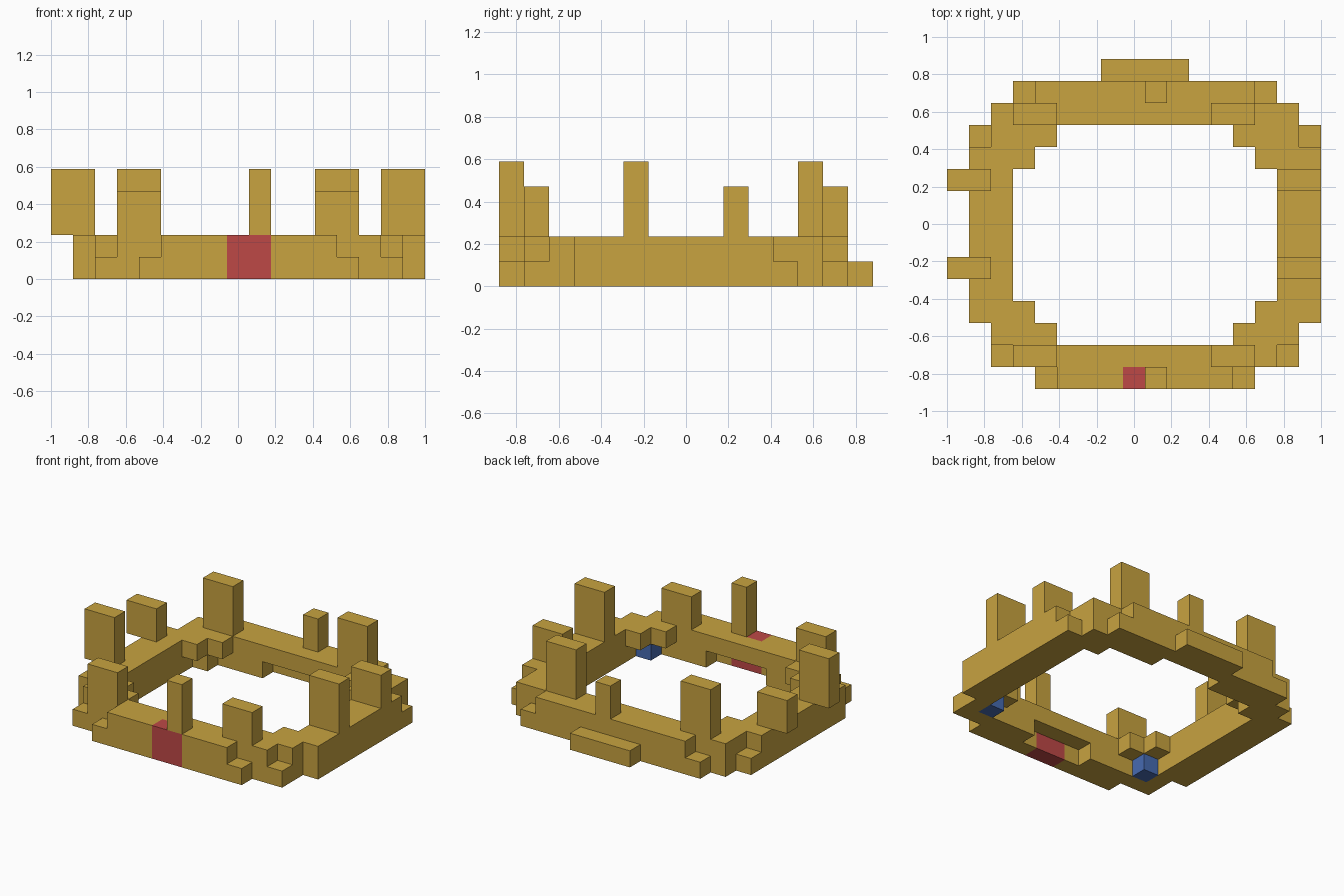
import bpy
import bmesh
from mathutils import Vector

if "Cube" in bpy.data.objects:
    bpy.data.objects.remove(bpy.data.objects["Cube"], do_unlink=True)

U = 2 / 17                          # size of one block
ORIGIN = Vector((-1, -7.5 * U, 0))  # corner of block (0, 0, 0)


def material(name, rgb):
    mat = bpy.data.materials.new(name)
    mat.use_nodes = True
    mat.diffuse_color = (*rgb, 1)
    mat.node_tree.nodes["Principled BSDF"].inputs["Base Color"].default_value = (*rgb, 1)
    return mat


gold = material("gold", (0.578, 0.366, 0.051))
red = material("ruby red", (0.515, 0.066, 0.061))
blue = material("sapphire blue", (0.063, 0.147, 0.44))


def box(x0, x1, y0, y1, z0, z1):
    """Set of block cells in a range of grid lines."""
    return {(x, y, z) for x in range(x0, x1) for y in range(y0, y1) for z in range(z0, z1)}


def tier(z, spans, holes):
    """One layer of the ring: row bands (y0, y1, x0, x1) minus hole bands."""
    cells = set()
    for y0, y1, x0, x1 in spans:
        cells |= box(x0, x1, y0, y1, z, z + 1)
    for y0, y1, x0, x1 in holes:
        cells -= box(x0, x1, y0, y1, z, z + 1)
    return cells


# Gems set into the front wall and the inner front corners
front_gem = box(8, 10, 0, 1, 0, 2)
right_gem = box(3, 4, 2, 3, 0, 1)
left_gem = box(14, 15, 2, 3, 0, 1)
gems = front_gem | right_gem | left_gem

# Lower tier has the wider outline, upper tier the stepped inner corners
lower = tier(
    0,
    [(0, 1, 4, 14), (1, 3, 2, 16), (3, 12, 1, 17), (12, 13, 2, 16),
     (13, 14, 3, 15), (14, 15, 7, 11)],
    [(1, 2, 7, 11), (2, 3, 4, 14), (3, 11, 3, 15), (11, 12, 4, 14), (12, 13, 7, 11)],
) - gems
upper = tier(
    1,
    [(0, 1, 5, 13), (1, 2, 3, 15), (2, 3, 2, 16), (3, 11, 1, 17),
     (11, 13, 2, 16), (13, 14, 4, 14)],
    [(2, 3, 5, 13), (3, 4, 4, 14), (4, 10, 3, 15), (10, 11, 4, 14), (11, 12, 5, 13)],
) - gems

parts = [
    ("lower_ring", lower, gold),
    ("upper_ring", upper, gold),
    ("front_gem", front_gem, red),
    ("right_corner_gem", right_gem, blue),
    ("left_corner_gem", left_gem, blue),
    ("front_point", box(9, 10, 0, 1, 2, 5), gold),
    ("back_point", box(9, 10, 13, 14, 2, 4), gold),
]

# Paired points on either side of the crown
for side, corner_x, side_x in (("right", 3, 0), ("left", 12, 15)):
    for name, x, y, top in (
        ("front_corner", corner_x, 1, 4),
        ("back_corner", corner_x, 12, 5),
        ("front_side", side_x, 5, 5),
        ("back_side", side_x, 9, 4),
    ):
        parts.append((f"{side}_{name}_point", box(x, x + 2, y, y + 1, 2, top), gold))

occupied = set().union(*(cells for _, cells, _ in parts))


def build(name, cells, mat):
    """Mesh only the block sides that face open air."""
    bm = bmesh.new()
    for cell in sorted(cells):
        for axis in range(3):
            for step in (0, 1):
                neighbour = list(cell)
                neighbour[axis] += 2 * step - 1
                if tuple(neighbour) in occupied:
                    continue
                corners = []
                for a, b in ((0, 0), (1, 0), (1, 1), (0, 1)):
                    p = Vector(cell)
                    p[axis] += step
                    p[(axis + 1) % 3] += a
                    p[(axis + 2) % 3] += b
                    corners.append(bm.verts.new(ORIGIN + p * U))
                bm.faces.new(corners if step else corners[::-1])
    bmesh.ops.remove_doubles(bm, verts=bm.verts, dist=U / 100)
    mesh = bpy.data.meshes.new(name)
    bm.to_mesh(mesh)
    bm.free()
    mesh.materials.append(mat)
    bpy.context.scene.collection.objects.link(bpy.data.objects.new(name, mesh))


for part in parts:
    build(*part)
